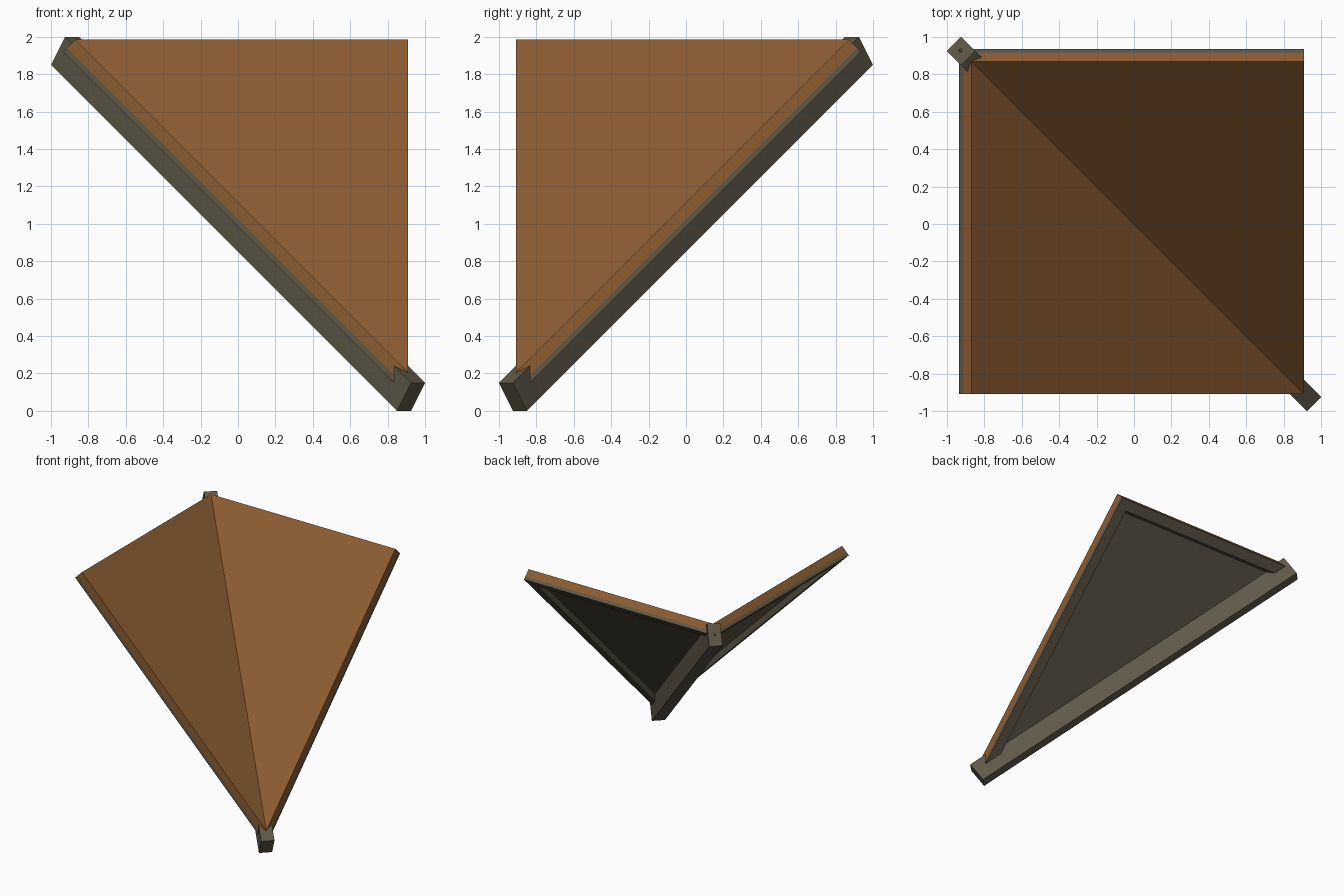
import bpy, bmesh, math
from mathutils import Vector

if "Cube" in bpy.data.objects:
    bpy.data.objects.remove(bpy.data.objects["Cube"])

R2 = math.sqrt(2)


def material(name, rgb):
    m = bpy.data.materials.new(name)
    m.diffuse_color = (*rgb, 1)
    m.use_nodes = True
    m.node_tree.nodes["Principled BSDF"].inputs["Base Color"].default_value = m.diffuse_color
    return m


ORANGE = material("orange_roofing", (0.262, 0.108, 0.032))
WOOD = material("grey_wood", (0.115, 0.098, 0.066))


def finish(name, bm, mats):
    bmesh.ops.recalc_face_normals(bm, faces=bm.faces)
    # panels are open at the hidden mitre: orient by the first face
    me = bpy.data.meshes.new(name)
    bm.to_mesh(me)
    bm.free()
    for m in mats:
        me.materials.append(m)
    ob = bpy.data.objects.new(name, me)
    bpy.context.collection.objects.link(ob)
    return ob


# Valley line: y = -x, z = 1.115 - x
BASE, SIDE, TOP = 1.115, 0.91, 0.87


def level(depth, side_inset=0, top_inset=0):
    """Triangle (valley top, far corner, eave tip) at a depth below the roof surface."""
    x = SIDE - side_inset
    y = TOP + (depth - top_inset) / R2
    return [Vector((px, py, BASE + py - R2 * depth))
            for px, py in ((-y, y), (x, y), (x, -x))]


def roof_panel(name, mirrored):
    # roof surface, orange edge, wooden edge, rim underside, recessed underside
    levels = [level(0), level(0.064), level(0.092),
              level(0.092, 0.09, 0.09), level(0.045, 0.09, 0.115)]
    bm = bmesh.new()
    rings = []
    for ring in levels:
        if mirrored:
            ring = [Vector((-p.y, -p.x, p.z)) for p in ring]
        rings.append([bm.verts.new(p) for p in ring])

    def face(verts, mat):
        f = bm.faces.new(verts if not mirrored else verts[::-1])
        f.material_index = mat

    face([rings[0][0], rings[0][2], rings[0][1]], 0)
    for k in range(4):
        a, b = rings[k], rings[k + 1]
        for i in (0, 1):  # the valley edge is mitred inside the beam
            face([a[i], a[i + 1], b[i + 1], b[i]], 0 if k == 0 else 1)
    face(rings[4], 1)
    ob = finish(name, bm, [ORANGE, WOOD])
    n = ob.data.polygons[0].normal
    if n.z < 0:
        ob.data.flip_normals()
    return ob


roof_panel("back_roof_panel", False)
roof_panel("left_roof_panel", True)

# Valley beam: square-ended timber under the diagonal
bm = bmesh.new()
across = Vector((1, 1, 0)).normalized() * 0.053
down = Vector((-0.075, 0.075, -0.15))
ends = []
for c in (Vector((0.9625, -0.9625, 0.15)), Vector((-0.8875, 0.8875, 2.0))):
    ends.append([bm.verts.new(p) for p in
                 (c - across, c + across, c + across + down, c - across + down)])
for e in ends:
    bm.faces.new(e)
for i in range(4):
    j = (i + 1) % 4
    bm.faces.new([ends[0][i], ends[0][j], ends[1][j], ends[1][i]])
finish("valley_beam", bm, [WOOD])
